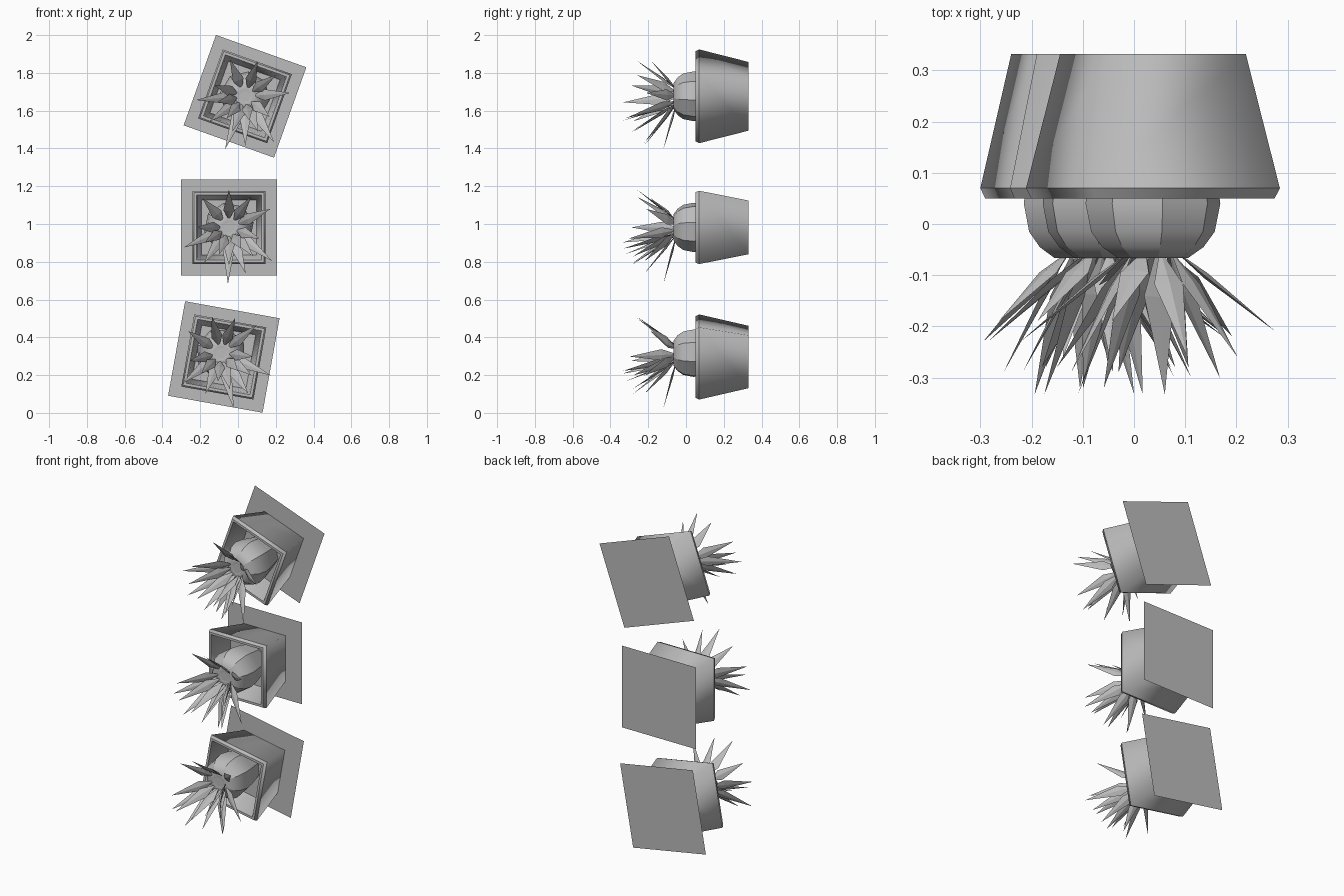
import bpy, bmesh
from math import sin, cos, radians, pi
from mathutils import Vector

cube = bpy.data.objects.get("Cube")
if cube:
    bpy.data.objects.remove(cube)

grey = bpy.data.materials.new("plain grey")
grey.use_nodes = True
COLOR = (0.5, 0.5, 0.5, 1)
grey.diffuse_color = COLOR
grey.node_tree.nodes["Principled BSDF"].inputs["Base Color"].default_value = COLOR


def make_mesh(name, bm):
    bmesh.ops.recalc_face_normals(bm, faces=bm.faces)
    mesh = bpy.data.meshes.new(name)
    bm.to_mesh(mesh)
    bm.free()
    mesh.materials.append(grey)
    return mesh


def loft(name, sides, profile, phase, sharp_rings=(), sharp_sides=False, caps=(True, True)):
    """Loft polygon rings of (radius, y) along the y axis."""
    bm = bmesh.new()
    rings = []
    for r, y in profile:
        angles = [phase + 2 * pi * i / sides for i in range(sides)]
        rings.append([bm.verts.new((r * cos(a), y, r * sin(a))) for a in angles])
    for a, b in zip(rings, rings[1:]):
        for i in range(sides):
            j = (i + 1) % sides
            bm.faces.new((a[i], a[j], b[j], b[i])).smooth = True
            if sharp_sides:
                bm.edges.get((a[i], b[i])).smooth = False
    for ring, wanted in zip((rings[0], rings[-1]), caps):
        if wanted:
            bm.faces.new(ring)
    for k in sharp_rings:
        for i in range(sides):
            bm.edges.get((rings[k][i], rings[k][(i + 1) % sides])).smooth = False
    return make_mesh(name, bm)


# Square wall plate
bm = bmesh.new()
half = 0.254
bm.faces.new([bm.verts.new((sx * half, 0.333, sz * half))
              for sx, sz in ((-1, -1), (1, -1), (1, 1), (-1, 1))])
plate_mesh = make_mesh("wall_plate", bm)

# Tapered square pot: outside, rim, hollow and soil
pot_profile = [(h * 2 ** 0.5, y) for h, y in (
    (0.142, 0.332), (0.194, 0.07), (0.186, 0.05), (0.172, 0.05), (0.165, 0.07), (0.145, 0.2))]
pot_mesh = loft("pot", 4, pot_profile, pi / 4, (0, 1, 2, 3, 5))

# Bulb of rounded segments
bulb_profile = [(0.1, 0.2), (0.125, 0.1), (0.133, 0.04), (0.122, -0.015),
                (0.1, -0.045), (0.07, -0.066), (0.03, -0.06)]
bulb_mesh = loft("bulb", 8, bulb_profile, 0.2, (), True)

# Spiky leaves: (direction in degrees, reach, depth of tip)
LEAVES = [
    (90, 0.2, 0.26), (132, 0.21, 0.19), (54, 0.2, 0.26), (24, 0.24, 0.21),
    (204, 0.26, 0.23), (235, 0.23, 0.28), (269, 0.3, 0.12), (290, 0.26, 0.22),
    (322, 0.29, 0.22), (180, 0.17, 0.29), (212, 0.15, 0.333), (250, 0.15, 0.32),
    (300, 0.13, 0.333), (340, 0.17, 0.3), (310, 0.2, 0.28), (270, 0.2, 0.29)]
bm = bmesh.new()
for deg, reach, depth in LEAVES:
    a = radians(deg)
    out = Vector((cos(a), 0, sin(a)))
    side = Vector((-sin(a), 0, cos(a)))
    base = out * 0.04 + Vector((0, -0.05, 0))
    tip = out * reach + Vector((0, -depth, 0))
    thick = (tip - base).cross(side).normalized() * 0.006
    mid = base.lerp(tip, 0.32)
    b, t = bm.verts.new(base), bm.verts.new(tip)
    belt = [bm.verts.new(mid + d) for d in (side * 0.03, thick, side * -0.03, -thick)]
    for i in range(4):
        bm.faces.new((b, belt[i], belt[(i + 1) % 4]))
        bm.faces.new((t, belt[(i + 1) % 4], belt[i]))
leaves_mesh = make_mesh("leaves", bm)


def place(name, mesh, x, z, turn):
    obj = bpy.data.objects.new(name, mesh)
    bpy.context.collection.objects.link(obj)
    obj.location = (x, 0, z)
    obj.rotation_euler.y = radians(turn)


# Three planters, each turned about its own axis
for level, x, z, turn, plant_turn, dx, dz in (
        ("top", 0.037, 1.676, 19.7, 19.7, 0, 0),
        ("middle", -0.048, 0.982, 0, 0, 0, 0),
        ("bottom", -0.075, 0.296, 10.2, -14, -0.015, 0.02)):
    place(level + "_wall_plate", plate_mesh, x, z, turn)
    place(level + "_pot", pot_mesh, x, z, turn)
    place(level + "_bulb", bulb_mesh, x + dx, z + dz, plant_turn)
    place(level + "_leaves", leaves_mesh, x + dx, z + dz, plant_turn)
